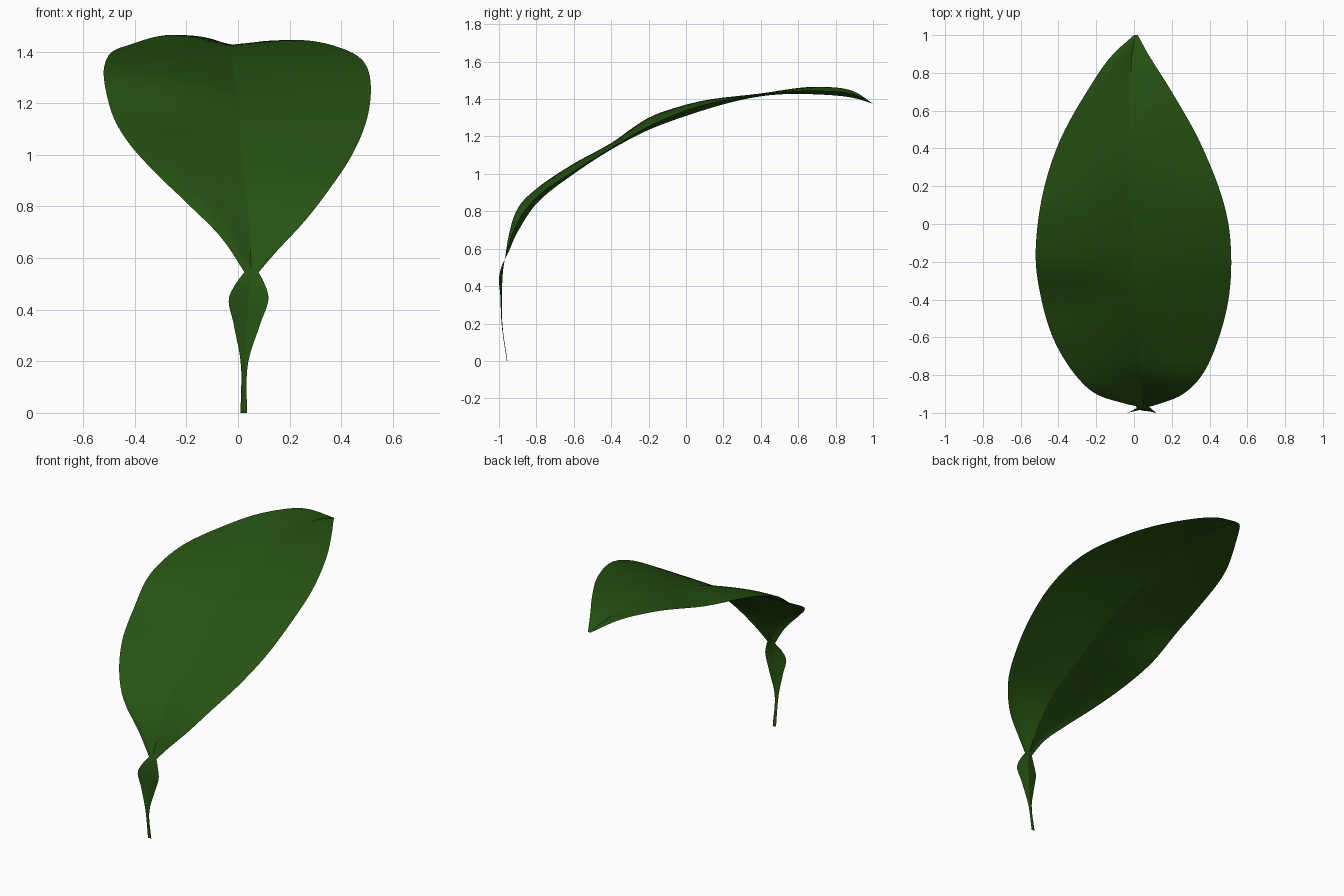
import bpy
import math
from mathutils import Vector

default_cube = bpy.data.objects.get("Cube")
if default_cube:
    bpy.data.objects.remove(default_cube, do_unlink=True)

# Deep green leaf material
green = (0.02, 0.085, 0.006, 1.0)
leaf_green = bpy.data.materials.new("leaf_green")
leaf_green.use_nodes = True
leaf_green.diffuse_color = green
principled = leaf_green.node_tree.nodes["Principled BSDF"]
principled.inputs["Base Color"].default_value = green
principled.inputs["Roughness"].default_value = 0.6


def smooth_stations(stations, steps):
    """Interpolate the stations with a spline weighted by their spacing."""
    points = [Vector(s) for s in stations]
    knots = [0.0]
    for a, b in zip(points, points[1:]):
        knots.append(knots[-1] + max((b - a).length, 0.01))
    slopes = [(b - a) / (kb - ka) for a, b, ka, kb
              in zip(points, points[1:], knots, knots[1:])]
    tangents = [slopes[0]]
    for i in range(1, len(points) - 1):
        before, after = knots[i] - knots[i - 1], knots[i + 1] - knots[i]
        tangents.append((slopes[i - 1] * after + slopes[i] * before) / (before + after))
    tangents.append(slopes[-1])

    rows = []
    for i, slope in enumerate(slopes):
        span = knots[i + 1] - knots[i]
        for step in range(steps):
            t = step / steps
            ease = t * t * (3 - 2 * t)
            rows.append(points[i].lerp(points[i + 1], ease)
                        + tangents[i] * span * t * (1 - t) ** 2
                        - tangents[i + 1] * span * t * t * (1 - t))
    rows.append(points[-1])
    return rows


def folded_sheet(name, rows, cross_section, half_count):
    """Skin the rows into one sheet with a sharp fold along its middle."""
    columns = 2 * half_count + 1
    verts, faces = [], []
    for row in rows:
        for j in range(columns):
            verts.append(cross_section(row, j / half_count - 1))
    for i in range(len(rows) - 1):
        for j in range(columns - 1):
            corner = i * columns + j
            faces.append((corner, corner + 1, corner + columns + 1, corner + columns))
    mesh = bpy.data.meshes.new(name)
    mesh.from_pydata(verts, [], faces)
    mesh.materials.append(leaf_green)
    mesh.shade_smooth()
    for edge in mesh.edges:
        if all(v % columns == half_count for v in edge.vertices):
            edge.use_edge_sharp = True
    sheet = bpy.data.objects.new(name, mesh)
    bpy.context.collection.objects.link(sheet)
    return sheet


def blade_section(row, side):
    """Each half rises from the midrib and flattens towards its edge."""
    y, z, mid_x, right_x, right_lift, left_x, left_lift = row
    t = abs(side)
    edge_x, lift = (right_x, right_lift) if side < 0 else (left_x, left_lift)
    return (mid_x + (edge_x - mid_x) * t, y, z + lift * math.sin(t * math.pi / 2))


def petiole_section(row, side):
    """The winged stalk folds its edges towards the front."""
    x, y, z, half_width, fold = row
    return (x + half_width * side, y - fold * abs(side), z)


# Blade: y, midrib z, midrib x, then edge x and lift for each half
blade = [
    (-0.968, 0.545, 0.05, 0.025, 0.0, 0.08, 0.0),
    (-0.95, 0.58, 0.05, -0.05, 0.08, 0.14, 0.035),
    (-0.9, 0.69, 0.045, -0.2, 0.125, 0.26, 0.055),
    (-0.8, 0.84, 0.035, -0.31, 0.08, 0.36, 0.035),
    (-0.6, 1.0, 0.02, -0.43, 0.055, 0.45, 0.015),
    (-0.4, 1.13, 0.005, -0.49, 0.035, 0.5, 0.01),
    (-0.2, 1.235, -0.005, -0.52, 0.065, 0.515, 0.02),
    (0, 1.31, -0.015, -0.51, 0.06, 0.5, 0.03),
    (0.4, 1.415, -0.02, -0.41, 0.015, 0.365, 0.01),
    (0.7, 1.425, -0.02, -0.25, 0.04, 0.2, 0.02),
    (0.9, 1.405, -0.01, -0.11, 0.035, 0.075, 0.02),
    (1, 1.375, 0.01, 0, 0, 0.02, 0),
]
folded_sheet("leaf_blade", smooth_stations(blade, 6), blade_section, 8)

# Winged stalk: x, y, z, half width, fold depth
petiole = [
    (0.022, -0.955, 0, 0.012, 0.003),
    (0.025, -0.982, 0.2, 0.015, 0.004),
    (0.035, -0.983, 0.35, 0.053, 0.01),
    (0.042, -0.981, 0.45, 0.076, 0.018),
    (0.047, -0.976, 0.5, 0.056, 0.012),
    (0.052, -0.968, 0.545, 0.028, 0),
]
folded_sheet("winged_petiole", smooth_stations(petiole, 5), petiole_section, 3)
